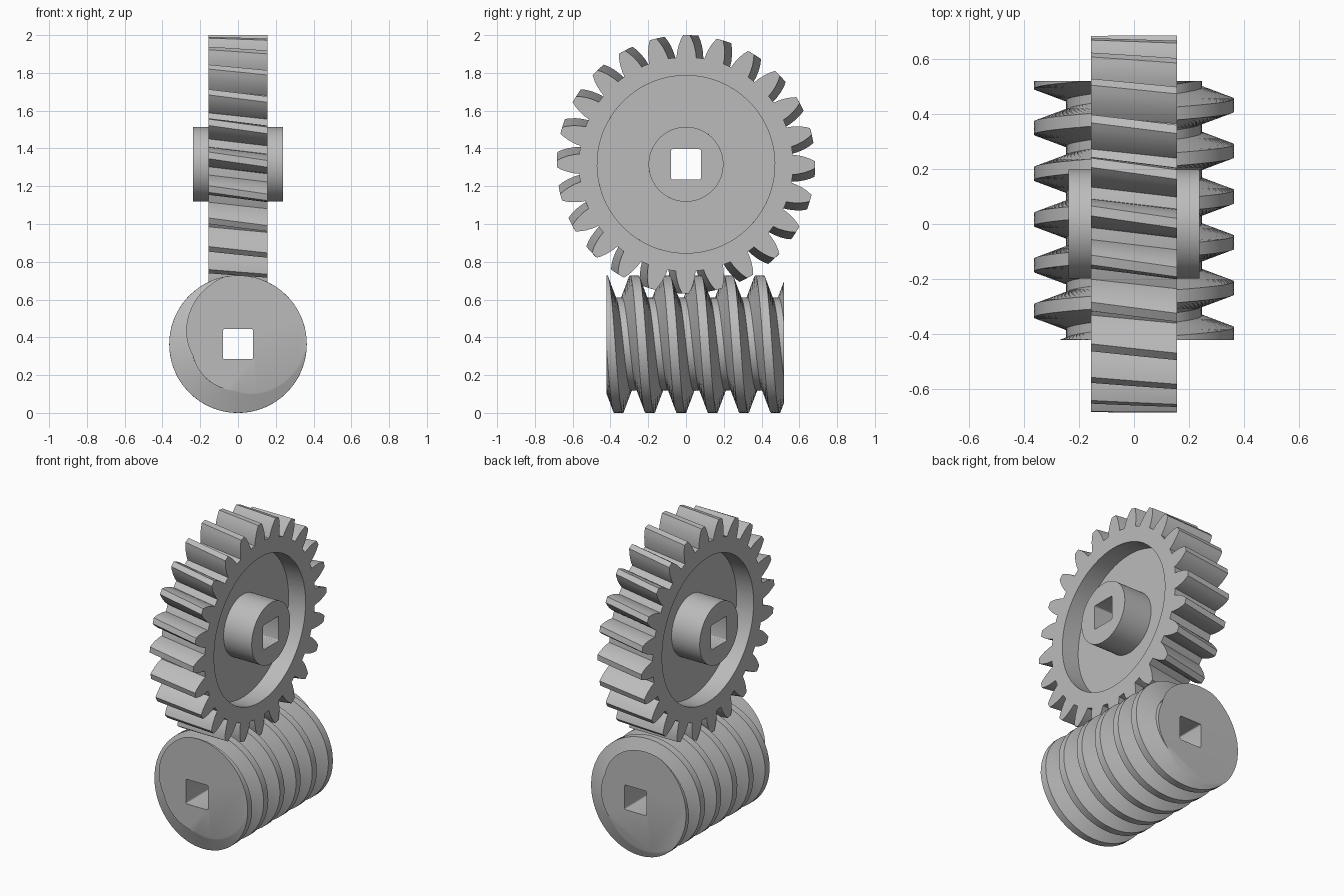
import bpy
import bmesh
from math import sin, cos, pi, radians
from mathutils import Vector

if "Cube" in bpy.data.objects:
    bpy.data.objects.remove(bpy.data.objects["Cube"])

steel = bpy.data.materials.new("plain grey")
steel.use_nodes = True
GREY = (0.5, 0.5, 0.5, 1)
steel.diffuse_color = GREY
steel.node_tree.nodes["Principled BSDF"].inputs["Base Color"].default_value = GREY


def loft(name, loops):
    """Skin a stack of equally long closed loops and cap both ends."""
    bm = bmesh.new()
    rings = [[bm.verts.new(p) for p in loop] for loop in loops]
    n = len(rings[0])
    for a, b in zip(rings, rings[1:]):
        for i in range(n):
            j = (i + 1) % n
            bm.faces.new((a[i], a[j], b[j], b[i]))
    bm.faces.new(rings[0])
    bm.faces.new(rings[-1])
    bmesh.ops.recalc_face_normals(bm, faces=bm.faces[:])
    mesh = bpy.data.meshes.new(name)
    bm.to_mesh(mesh)
    bm.free()
    mesh.materials.append(steel)
    obj = bpy.data.objects.new(name, mesh)
    bpy.context.collection.objects.link(obj)
    return obj


def bore_square(obj, centre, axis):
    """Cut a square shaft hole with slightly rounded corners."""
    half, rad = 0.08, 0.01
    outline = []
    for k in range(4):
        for step in range(4):
            t = k * pi / 2 + step * pi / 6
            corner = k * pi / 2 + pi / 4
            flat = (half - rad) * 2 ** 0.5
            outline.append((flat * cos(corner) + rad * cos(t),
                            flat * sin(corner) + rad * sin(t)))
    ends = []
    for d in (-1, 1):
        ends.append([Vector((d, u, v) if axis == "x" else (u, d, v)) + centre
                     for u, v in outline])
    cutter = loft("hole_cutter", ends)
    cutter.hide_render = True
    mod = obj.modifiers.new("square_hole", "BOOLEAN")
    mod.operation = "DIFFERENCE"
    mod.solver = "EXACT"
    mod.object = cutter
    bpy.ops.object.select_all(action="DESELECT")
    obj.select_set(True)
    bpy.context.view_layer.objects.active = obj
    bpy.ops.object.modifier_apply(modifier=mod.name)
    bpy.data.objects.remove(cutter)
    bpy.ops.object.shade_smooth_by_angle(angle=radians(25))


# Gear wheel: hub, web, rim and helical teeth in one loft along x
TEETH, GEAR_Z = 24, 1.316
FACE, HUB_END, WEB = 0.157, 0.237, 0.035
HUB_R, RECESS_R, ROOT_R = 0.198, 0.47, 0.567
TWIST, PHASE = radians(1.9), radians(2.1)
flank = [(-5.3, ROOT_R), (-4.8, 0.594), (-3.75, 0.631), (-2.65, 0.66), (-1.5, 0.684)]
tooth = flank + [(-a, r) for a, r in reversed(flank)] + [(7.5, ROOT_R)]
teeth = [(radians(a + k * 360 / TEETH), r) for k in range(TEETH) for a, r in tooth]


def gear_loop(x, radius=None):
    turn = PHASE - TWIST * max(-1, min(1, x / FACE))
    return [(x, (radius or r) * sin(a + turn), GEAR_Z + (radius or r) * cos(a + turn))
            for a, r in teeth]


side = [(HUB_END, HUB_R), (WEB, HUB_R), (WEB, RECESS_R), (FACE, RECESS_R)]
loops = [gear_loop(x, r) for x, r in side]
loops += [gear_loop(FACE * t / 4) for t in range(4, -5, -1)]
loops += [gear_loop(-x, r) for x, r in reversed(side)]
gear = loft("gear_wheel", loops)
bore_square(gear, Vector((0, 0, GEAR_Z)), "x")

# Worm screw: one cross-section twisted along y
PITCH, START, END = 0.166, -0.422, 0.519
TIP_R, CORE_R, WORM_Z = 0.364, 0.247, 0.364
CREST_Y = 0.0165
crest, run = 0.047 / PITCH, 0.0425 / PITCH   # fractions of a turn
knots = [(-crest / 2, TIP_R), (crest / 2, TIP_R), (crest / 2 + run, CORE_R),
         (1 - crest / 2 - run, CORE_R), (1 - crest / 2, TIP_R)]
section = []
for (t0, r0), (t1, r1) in zip(knots, knots[1:]):
    for s in range(16):
        f = s / 16
        section.append((t0 + (t1 - t0) * f, r0 + (r1 - r0) * f))

slices = 272
worm_loops = []
for i in range(slices + 1):
    y = START + (END - START) * i / slices
    turn = (y - CREST_Y) / PITCH
    worm_loops.append([(-r * cos(2 * pi * (t + turn)), y,
                        WORM_Z + r * sin(2 * pi * (t + turn))) for t, r in section])
worm = loft("worm_screw", worm_loops)
bore_square(worm, Vector((0, 0, WORM_Z)), "y")
